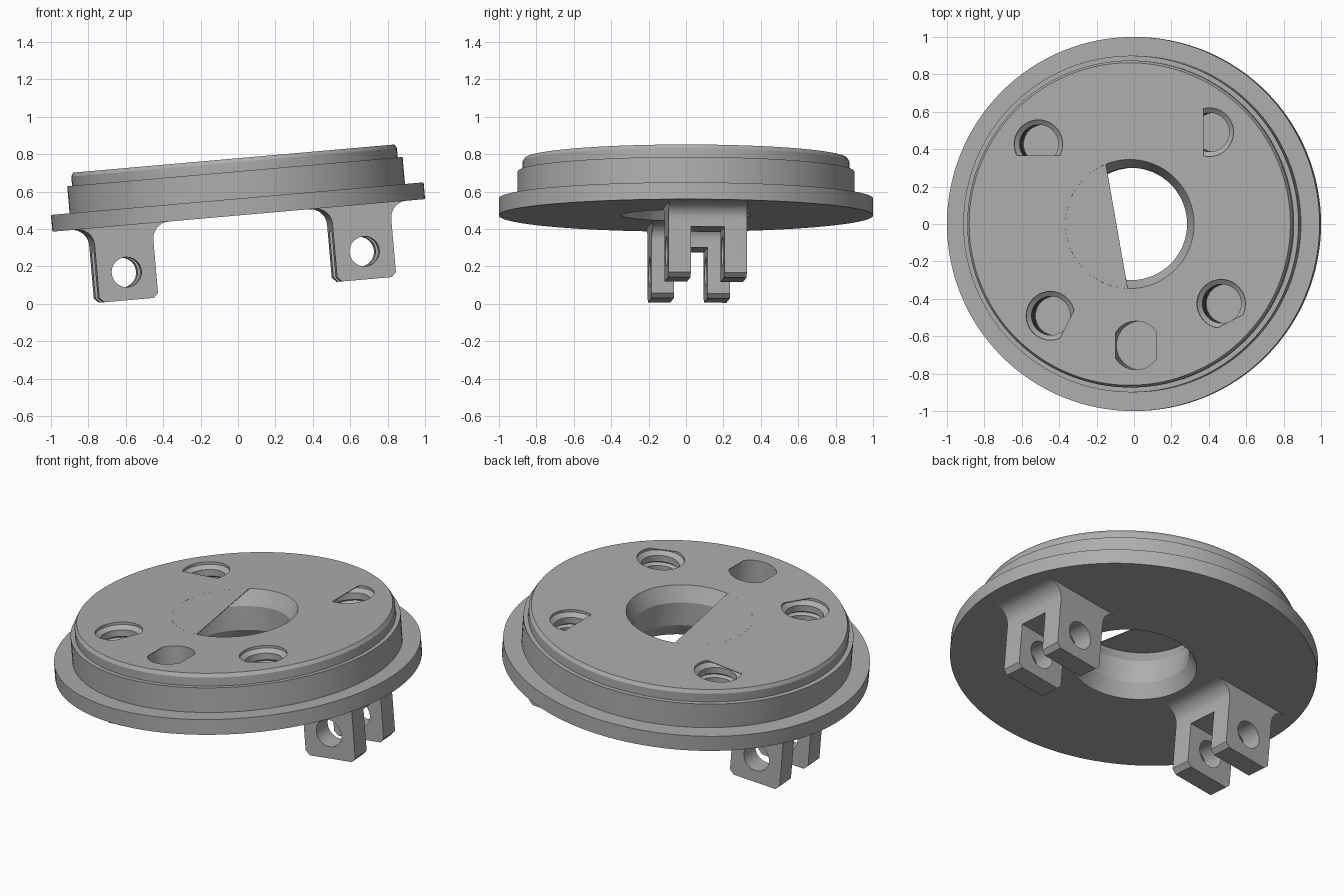
import bpy, bmesh, math
from mathutils import Matrix, Vector

cube = bpy.data.objects.get("Cube")
if cube:
    bpy.data.objects.remove(cube)

# Single plain metal colour
GREY = (0.42, 0.42, 0.42, 1)
metal = bpy.data.materials.new("grey_metal")
metal.use_nodes = True
metal.diffuse_color = GREY
metal.node_tree.nodes["Principled BSDF"].inputs["Base Color"].default_value = GREY

# The whole part leans about y, and its fittings are turned about its own axis
TILT = Matrix.Translation((0.004, 0, 0.4725)) @ Matrix.Rotation(math.radians(-5), 4, "Y")
TURN = math.radians(4)
TOP = 0.305


def add_object(name, bm, matrix=Matrix()):
    bmesh.ops.remove_doubles(bm, verts=bm.verts, dist=1e-5)
    bmesh.ops.recalc_face_normals(bm, faces=bm.faces)
    mesh = bpy.data.meshes.new(name)
    bm.to_mesh(mesh)
    bm.free()
    mesh.transform(matrix)
    mesh.materials.append(metal)
    obj = bpy.data.objects.new(name, mesh)
    bpy.context.collection.objects.link(obj)
    return obj


def lathe(name, profile, matrix=Matrix(), steps=64):
    """Spin a closed (radius, height) loop around z."""
    bm = bmesh.new()
    verts = [bm.verts.new((r, 0, z)) for r, z in profile]
    edges = [bm.edges.new((a, b)) for a, b in zip(verts, verts[1:] + verts[:1])]
    bmesh.ops.spin(bm, geom=verts + edges, cent=(0, 0, 0), axis=(0, 0, 1),
                   angle=math.tau, steps=steps, use_merge=False)
    bmesh.ops.remove_doubles(bm, verts=bm.verts, dist=1e-5)
    # the closing edge on the axis of a solid leaves no real faces
    bmesh.ops.dissolve_degenerate(bm, dist=1e-6, edges=bm.edges)
    loose = [e for e in bm.edges if not e.link_faces]
    bmesh.ops.delete(bm, geom=loose, context="EDGES")
    return add_object(name, bm, matrix)


def prism(name, points, depth, matrix=Matrix()):
    """Extrude a list of 3D points along a vector."""
    bm = bmesh.new()
    face = bm.faces.new([bm.verts.new(p) for p in points])
    out = bmesh.ops.extrude_face_region(bm, geom=[face])
    moved = [v for v in out["geom"] if isinstance(v, bmesh.types.BMVert)]
    bmesh.ops.translate(bm, verts=moved, vec=depth)
    return add_object(name, bm, matrix)


def cut(obj, cutters):
    for cutter in cutters:
        mod = obj.modifiers.new("cut", "BOOLEAN")
        mod.operation = "DIFFERENCE"
        mod.solver = "EXACT"
        mod.object = cutter
        bpy.context.view_layer.objects.active = obj
        bpy.ops.object.modifier_apply(modifier=mod.name)
        bpy.data.objects.remove(cutter)


def finish(obj):
    obj.data.transform(TILT)
    bpy.ops.object.select_all(action="DESELECT")
    obj.select_set(True)
    bpy.context.view_layer.objects.active = obj
    bpy.ops.object.shade_smooth_by_angle(angle=math.radians(25))


def cover(name, centre, radius, angle, offset):
    """Thin sheet closing one side of a round opening up to a chord."""
    half = math.acos(offset / radius)
    points = []
    for i in range(25):
        a = math.radians(angle) + half * (i / 12 - 1)
        points.append((centre[0] + radius * math.cos(a),
                       centre[1] + radius * math.sin(a), TOP))
    finish(prism(name, points, (0, 0, -0.004)))


# Flanged disc with a chamfered bore
disc = lathe("flanged_disc", [
    (0.3, 0.08), (0.345, 0), (1, 0), (1, 0.09), (0.9, 0.09), (0.9, 0.235),
    (0.874, 0.235), (0.874, 0.285), (0.862, TOP), (0.345, TOP), (0.3, 0.22)], steps=128)

# Threaded bolt holes and a plain blind hole
HOLE = 0.13
thread = [(0, 0.03), (0.104, 0.03)]
for i in range(4):
    z = 0.07 + i * 0.05
    thread += [(0.104, z - 0.012), (0.12, z), (0.104, z + 0.012)]
thread += [(0.104, 0.27), (HOLE, 0.29), (HOLE, 0.34), (0, 0.34)]


def on_circle(angle, radius=0.65):
    return Vector((radius * math.cos(angle), radius * math.sin(angle), 0))


spots = [on_circle(TURN + math.radians(45 + 90 * i)) for i in range(4)]
plain_spot = on_circle(math.radians(273))
cutters = [lathe("bolt_hole_cutter", thread, Matrix.Translation(p), 40) for p in spots]
cutters.append(lathe("blind_hole_cutter",
                     [(0, 0.03), (HOLE, 0.03), (HOLE, 0.34), (0, 0.34)],
                     Matrix.Translation(plain_spot), 40))
cut(disc, cutters)
finish(disc)

# Sheets partly closing the openings
cover("bore_cover", (0, 0), 0.345, 190, 0.071)
for spot, angle, offset in zip(spots, (180, 270, 333, 297), (0.03, 0.06, 0.1, 0.105)):
    cover("bolt_hole_cover", spot, HOLE, angle, offset)
for angle in (0, 180):
    cover("blind_hole_cover", plain_spot, HOLE, angle, 0.11)

# Forked lugs with filleted roots, chamfered feet and a pin hole
WIDE, DEEP, DROP, FILLET, CHAMFER = 0.158, 0.21, 0.4, 0.09, 0.025
side = [(WIDE - CHAMFER, -DROP), (WIDE, -DROP + CHAMFER)]
for i in range(9):
    a = i / 8 * math.pi / 2
    side.append((WIDE + FILLET * (1 - math.cos(a)), FILLET * (math.sin(a) - 1)))
side.append((WIDE + FILLET, 0.01))
outline = side + [(-x, z) for x, z in reversed(side)]

for name, sign in (("left_lug", 1), ("right_lug", -1)):
    place = (Matrix.Translation((0, 0.06, 0)) @ Matrix.Rotation(TURN, 4, "Z")
             @ Matrix.Translation((sign * 0.64, 0, 0)))
    lug = prism(name, [(x, -DEEP, z) for x, z in outline], (0, 2 * DEEP, 0), place)
    slot = prism("slot_cutter", [(-0.4, -0.09, -0.5), (0.4, -0.09, -0.5),
                                 (0.4, 0.09, -0.5), (-0.4, 0.09, -0.5)], (0, 0, 0.37), place)
    ring = [(math.cos(i / 40 * math.tau) * 0.08, -0.4, math.sin(i / 40 * math.tau) * 0.08 - 0.25)
            for i in range(40)]
    pin = prism("pin_hole_cutter", ring, (0, 0.8, 0), place)
    cut(lug, [slot, pin])
    finish(lug)
